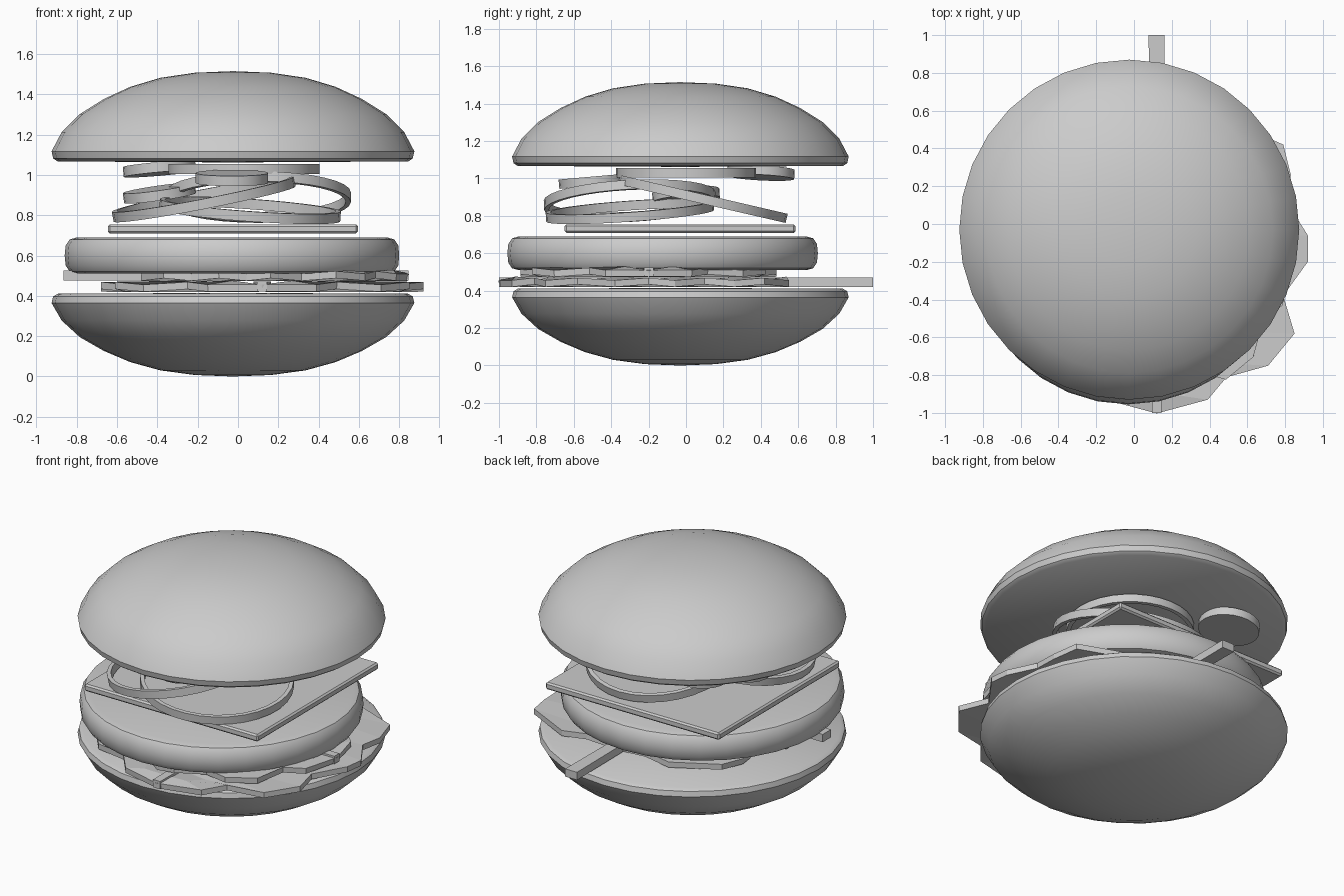
import bpy, bmesh
from math import sin, cos, pi, radians
from mathutils import Vector

if "Cube" in bpy.data.objects:
    bpy.data.objects.remove(bpy.data.objects["Cube"])


def make_object(name, bm, loc=(0, 0, 0), rot=(0, 0, 0), smooth=None):
    bmesh.ops.recalc_face_normals(bm, faces=bm.faces)
    mesh = bpy.data.meshes.new(name)
    bm.to_mesh(mesh)
    bm.free()
    ob = bpy.data.objects.new(name, mesh)
    bpy.context.collection.objects.link(ob)
    ob.location = loc
    ob.rotation_euler = [radians(a) for a in rot]
    if smooth:
        bpy.ops.object.select_all(action='DESELECT')
        ob.select_set(True)
        bpy.context.view_layer.objects.active = ob
        bpy.ops.object.shade_smooth_by_angle(angle=radians(smooth))
    return ob


def lathe(name, profile, segs=32, loc=(0, 0, 0), rot=(0, 0, 0), closed=False, smooth=35):
    """Revolve (radius, z) points around z; closed makes a ring."""
    bm = bmesh.new()
    rows = []
    for r, z in profile:
        if r == 0:
            rows.append([bm.verts.new((0, 0, z))] * segs)
        else:
            rows.append([bm.verts.new((r * cos(2 * pi * i / segs), r * sin(2 * pi * i / segs), z))
                         for i in range(segs)])
    pairs = list(zip(rows, rows[1:]))
    if closed:
        pairs.append((rows[-1], rows[0]))
    for a, b in pairs:
        for i in range(segs):
            j = (i + 1) % segs
            bm.faces.new(list(dict.fromkeys((a[i], a[j], b[j], b[i]))))
    return make_object(name, bm, loc, rot, smooth)


# Buns: domed top and a mirrored, slightly shallower bottom
dome = [(0, 0), (0.87, 0.005), (0.892, 0.02), (0.90, 0.055), (0.85, 0.15), (0.76, 0.24),
        (0.64, 0.315), (0.51, 0.375), (0.36, 0.42), (0.19, 0.445), (0, 0.453)]
lathe("top_bun", dome, loc=(-0.025, -0.03, 1.062))
lathe("bottom_bun", [(r, 0.415 - z * 0.415 / 0.453) for r, z in dome], loc=(-0.025, -0.03, 0))

# Patty with rounded rims
lathe("patty", [(0, -0.09), (0.77, -0.09), (0.805, -0.08), (0.825, -0.05), (0.83, 0),
                (0.825, 0.05), (0.805, 0.08), (0.77, 0.09), (0, 0.09)],
      loc=(-0.03, -0.125, 0.60), smooth=40)

# Cheese slice
bm = bmesh.new()
bmesh.ops.create_cube(bm, size=1)
bmesh.ops.scale(bm, vec=(1.24, 1.235, 0.046), verts=bm.verts)
cheese = make_object("cheese_slice", bm, (-0.025, -0.032, 0.732))
bevel = cheese.modifiers.new("edge", 'BEVEL')
bevel.width = 0.01
bevel.segments = 1


# Onion rings, loosely stacked and tilted
def onion(name, r, loc, rot):
    h, t = 0.025, 0.025
    lathe(name, [(r, -h), (r, h), (r - t, h), (r - t, -h)], 32, loc, rot, True, 40)


onion("onion_ring_left", 0.46, (-0.17, -0.30, 0.88), (3, -11, 0))
onion("onion_ring_front", 0.45, (0.06, -0.30, 0.825), (4, 4, 0))
onion("onion_ring_back", 0.46, (0.10, 0.09, 0.89), (-13, 0, 0))
onion("onion_ring_top", 0.375, (0.03, 0.0, 1.03), (0, 0, 0))

# Pickle slices
for i, (loc, rot) in enumerate([((-0.39, 0.40, 1.03), (-3, -5, 0)),
                                ((-0.39, 0.0, 0.91), (4, -8, 0)),
                                ((-0.03, -0.50, 0.985), (5, 0, 0))]):
    lathe(f"pickle_{i + 1}", [(0, -0.025), (0.18, -0.025), (0.18, 0.025), (0, 0.025)],
          24, loc, rot)


# Lettuce leaf: jagged half outline mirrored across a straight rib along y
def lettuce(name, loc, turn, scale):
    outline = [(0.27, -0.93), (0.37, -0.81), (0.59, -0.75), (0.73, -0.58), (0.67, -0.38),
               (0.80, -0.20), (0.80, -0.06), (0.70, 0.10), (0.71, 0.26), (0.67, 0.42),
               (0.38, 0.55)]
    bm = bmesh.new()
    for side in (1, -1):
        tip = bm.verts.new((0, -1.0, 0))
        prev = None
        for i, (x, y) in enumerate(outline):
            ripple = 0.022 * (i % 2)
            row = [bm.verts.new((0, y * 0.95, 0)),
                   bm.verts.new((side * x * 0.55, y * 0.98, 0.02 - ripple)),
                   bm.verts.new((side * x, y, ripple * 0.6))]
            if prev:
                for k in range(2):
                    bm.faces.new((prev[k], prev[k + 1], row[k + 1], row[k]))
            else:
                bm.faces.new((tip, row[2], row[1], row[0]))
            prev = row
    bmesh.ops.remove_doubles(bm, verts=bm.verts, dist=0.0001)
    bmesh.ops.scale(bm, vec=(scale, scale, 1), verts=bm.verts)
    leaf = make_object(name, bm, loc, (0, 0, turn))
    solid = leaf.modifiers.new("thickness", 'SOLIDIFY')
    solid.thickness = 0.035
    solid.offset = 0

    # Tapered rib running out to the stalk
    bm = bmesh.new()
    bmesh.ops.create_cube(bm, size=1)
    for v in bm.verts:
        wide = 0.085 if v.co.y > 0 else 0.05
        v.co = Vector((v.co.x * wide, v.co.y * 2 * scale, v.co.z * 0.05))
    make_object(name + "_rib", bm, (loc[0], loc[1], loc[2] + 0.008), (0, 0, turn))


lettuce("lower_lettuce", (0.12, 0, 0.438), 0, 1.0)
lettuce("upper_lettuce", (-0.01, -0.20, 0.492), 90, 0.855)
